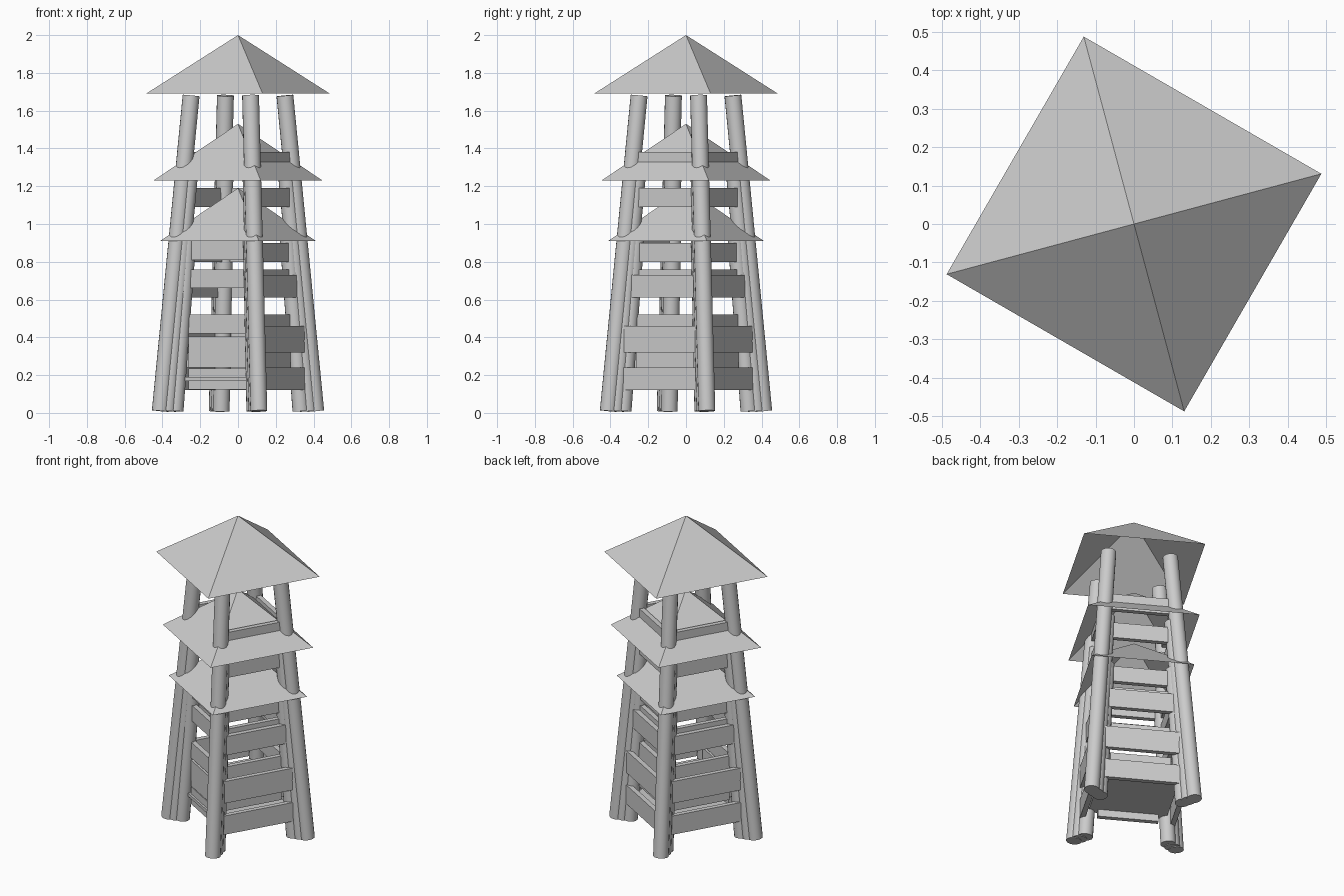
import bpy
from math import radians, pi, sin, cos
from mathutils import Vector, Matrix

if "Cube" in bpy.data.objects:
    bpy.data.objects.remove(bpy.data.objects["Cube"])

TURN = radians(-30)          # whole tower is turned on its axis
SPIN = Matrix.Rotation(TURN, 4, 'Z')


def roof(name, radius, z0, z1):
    # open four-sided pyramid
    bpy.ops.mesh.primitive_cone_add(vertices=4, radius1=radius, radius2=0, depth=z1 - z0,
                                    end_fill_type='NOTHING', location=(0, 0, (z0 + z1) / 2),
                                    rotation=(0, 0, TURN + pi / 4))
    bpy.context.object.name = name


def legs(name, r0, r1, z1):
    # four leaning round posts on the corners
    for i in range(4):
        a = TURN + pi / 4 + i * pi / 2
        d = Vector((cos(a), sin(a), 0))
        p, q = d * r0 + Vector((0, 0, 0.01)), d * r1 + Vector((0, 0, z1))
        bpy.ops.mesh.primitive_cylinder_add(vertices=16, radius=0.045, depth=(q - p).length,
                                            location=(p + q) / 2)
        o = bpy.context.object
        o.name = name
        o.rotation_euler = (q - p).to_track_quat('Z', 'Y').to_euler()
        bpy.ops.object.shade_smooth_by_angle()


def box(name, centre, size, angle=0):
    bpy.ops.mesh.primitive_cube_add(size=1)
    o = bpy.context.object
    o.name = name
    o.matrix_world = (SPIN @ Matrix.Rotation(angle, 4, 'Z') @ Matrix.Translation(centre)
                      @ Matrix.Diagonal((*size, 1)))


def planks(name, sides, z, height, dist, half):
    # side 0 is +x before turning, then counter-clockwise; side 3 is the entrance
    for s in sides:
        box(name, (dist - 0.015, 0, z), (0.03, 2 * half, height), s * pi / 2)


# three nested roofs with their own posts
roof("lower_roof", 0.427, 0.91, 1.19)
roof("middle_roof", 0.464, 1.23, 1.53)
roof("top_roof", 0.504, 1.69, 2.0)
legs("lower_leg", 0.345, 0.275, 0.92)
legs("middle_leg", 0.387, 0.268, 1.24)
legs("outer_leg", 0.426, 0.257, 1.68)

# outer planks on three sides
THREE, ALL = (0, 1, 2), (0, 1, 2, 3)
planks("outer_plank", THREE, 0.18, 0.12, 0.28, 0.237)
planks("outer_plank", THREE, 0.39, 0.14, 0.28, 0.237)
planks("outer_plank", THREE, 0.67, 0.12, 0.25, 0.2)
planks("upper_plank", THREE, 1.14, 0.10, 0.222, 0.17)
planks("rail_plank", THREE, 1.33, 0.10, 0.222, 0.167)

# inner planks of the lower storeys
for z, h in ((0.28, 0.08), (0.47, 0.10), (0.71, 0.10), (0.85, 0.10)):
    planks("inner_plank", THREE, z, h, 0.218, 0.178)
for z, h in ((0.18, 0.11), (0.27, 0.06), (0.35, 0.11), (0.47, 0.10), (0.71, 0.10), (0.86, 0.10)):
    planks("entrance_plank", (3,), z, h, 0.218, 0.178)

# floor
box("floor", (0, 0, 0.18), (0.46, 0.46, 0.02))
